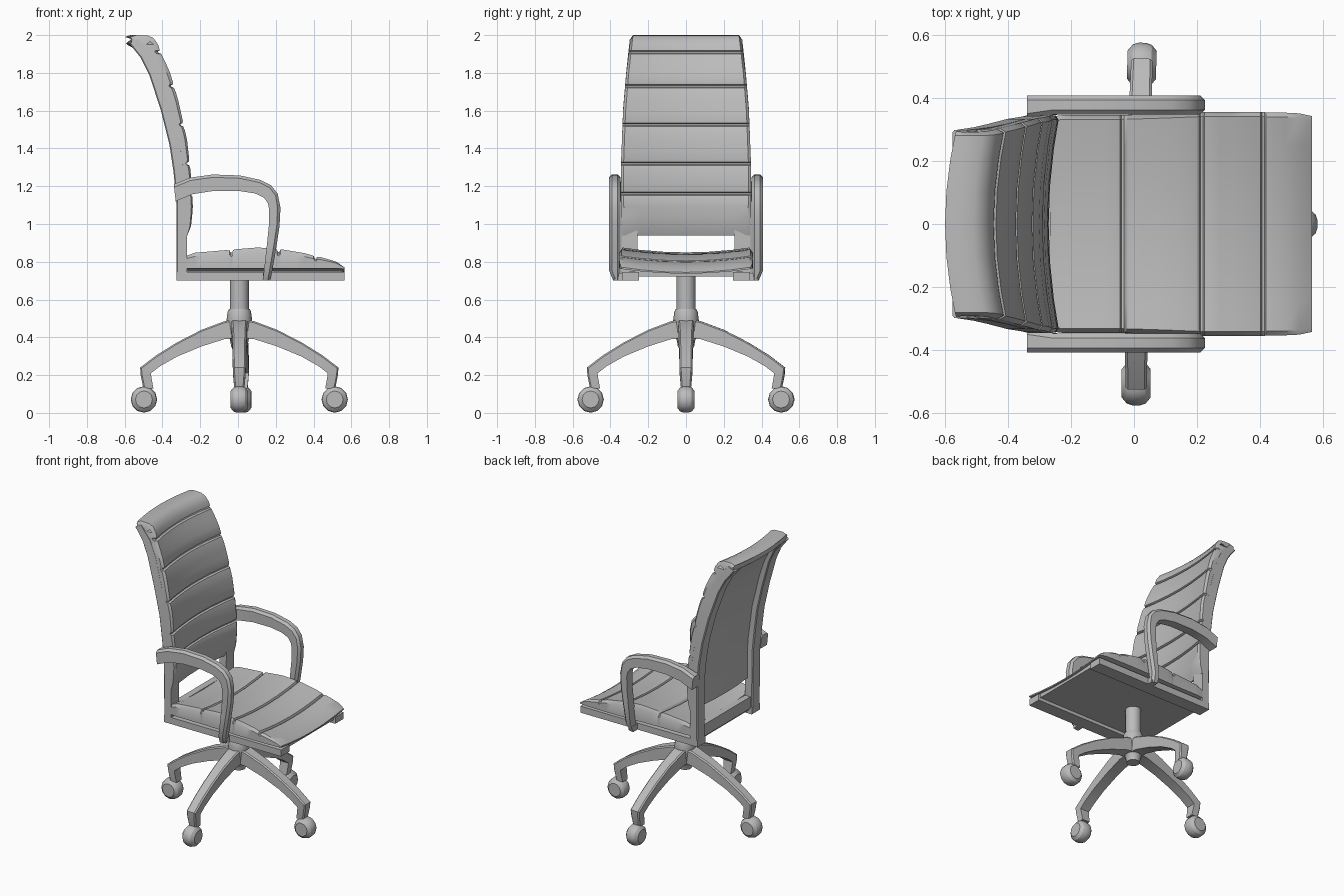
import bpy, bmesh, math
from mathutils import Matrix, Vector

cube = bpy.data.objects.get("Cube")
if cube:
    bpy.data.objects.remove(cube, do_unlink=True)

grey = bpy.data.materials.new("plain_grey")
grey.use_nodes = True
colour = (0.5, 0.5, 0.5, 1)
grey.diffuse_color = colour
grey.node_tree.nodes["Principled BSDF"].inputs["Base Color"].default_value = colour


def finish(name, bm, smooth=30):
    bmesh.ops.recalc_face_normals(bm, faces=bm.faces)
    mesh = bpy.data.meshes.new(name)
    bm.to_mesh(mesh)
    bm.free()
    mesh.materials.append(grey)
    ob = bpy.data.objects.new(name, mesh)
    bpy.context.collection.objects.link(ob)
    bpy.ops.object.select_all(action='DESELECT')
    ob.select_set(True)
    bpy.context.view_layer.objects.active = ob
    bpy.ops.object.shade_smooth_by_angle(angle=math.radians(smooth))
    return ob


def loft(name, rings, matrix=None, smooth=30):
    """Skin a row of closed rings and cap both ends."""
    bm = bmesh.new()
    rows = [[bm.verts.new(p) for p in ring] for ring in rings]
    n = len(rows[0])
    for a, b in zip(rows, rows[1:]):
        for i in range(n):
            j = (i + 1) % n
            bm.faces.new((a[i], a[j], b[j], b[i]))
    bm.faces.new(rows[0])
    bm.faces.new(rows[-1])
    if matrix:
        bm.transform(matrix)
    return finish(name, bm, smooth)


def box(name, x, y, z):
    rings = [[(px, y[0], z[0]), (px, y[1], z[0]), (px, y[1], z[1]), (px, y[0], z[1])] for px in x]
    return loft(name, rings)


def bar_ring(outer, inner, y0, y1, chamfer):
    """Section of a bar whose outer edges are chamfered."""
    o, i = Vector((outer[0], 0, outer[1])), Vector((inner[0], 0, inner[1]))
    shoulder = o.lerp(i, min(0.4, chamfer / (o - i).length))
    points = [(i, y0), (i, y1), (shoulder, y1), (o, y1 - chamfer), (o, y0 + chamfer), (shoulder, y0)]
    return [(p.x, y, p.z) for p, y in points]


def interp(table, v, col):
    if v <= table[0][0]:
        return table[0][col]
    for a, b in zip(table, table[1:]):
        if v <= b[0]:
            return a[col] + (b[col] - a[col]) * (v - a[0]) / (b[0] - a[0])
    return table[-1][col]


def stations(start, end, count, seams):
    """Positions along a cushion, with a groove depth at each seam."""
    out = [(start + (end - start) * i / count, 0) for i in range(count + 1)]
    out = [s for s in out if all(abs(s[0] - q) > 0.015 for q in seams)]
    for q in seams:
        out += [(q - 0.009, 0.004), (q - 0.004, 0.016), (q + 0.004, 0.016), (q + 0.009, 0.004)]
    return sorted(out)


ACROSS = [-0.96, -0.7, -0.35, 0, 0.35, 0.7, 0.96]

# Seat cushion: columns are x, top height, half width
seat = [(-0.27, 0.835, 0.34), (-0.25, 0.848, 0.345), (-0.05, 0.865, 0.345), (0.1, 0.878, 0.35),
        (0.22, 0.87, 0.355), (0.38, 0.843, 0.355), (0.48, 0.815, 0.353), (0.54, 0.795, 0.35),
        (0.565, 0.772, 0.342)]
rings = []
for x, groove in stations(-0.27, 0.565, 20, [-0.035, 0.215, 0.41]):
    top, w = interp(seat, x, 1) - groove, interp(seat, x, 2)
    low = min(0.765, top - 0.01)
    ring = [(x, -w, low), (x, -w, low + (top - low) * 0.75)]
    ring += [(x, w * t, top - 0.028 * (1 - t * t)) for t in ACROSS]
    ring += [(x, w, low + (top - low) * 0.75), (x, w, low)]
    ring += [(x, w * t, low - 0.025 * (1 - t * t)) for t in reversed(ACROSS)]
    rings.append(ring)
loft("seat_cushion", rings, smooth=35)
box("seat_panel", (-0.3, 0.55), (-0.3, 0.3), (0.722, 0.75))

# Backrest cushion: columns are height, front x, rear x
back = [(0.94, -0.265, -0.275), (0.97, -0.248, -0.275), (1.08, -0.236, -0.272), (1.21, -0.241, -0.277),
        (1.445, -0.267, -0.312), (1.66, -0.315, -0.37), (1.79, -0.353, -0.418), (1.89, -0.395, -0.475),
        (1.95, -0.42, -0.505)]
width = [(0.7, 0.34), (1.3, 0.345), (1.6, 0.333), (1.8, 0.316), (2, 0.292)]
pairs = []
for z, groove in stations(0.94, 1.95, 20, [1.16, 1.32, 1.525, 1.73, 1.91]):
    pairs.append(((interp(back, z, 1) - groove, z), (interp(back, z, 2), z)))
# Rolled head end
pairs += [((-0.445, 1.985), (-0.515, 1.925)), ((-0.475, 1.998), (-0.53, 1.935)),
          ((-0.535, 2.0), (-0.55, 1.945)), ((-0.565, 1.99), (-0.563, 1.955))]
rings = []
for (fx, fz), (rx, rz) in pairs:
    w = interp(width, fz, 1)
    ring = [(rx, -w, rz), (fx + (rx - fx) * 0.3, -w, fz + (rz - fz) * 0.3)]
    ring += [(fx - 0.034 * (1 - t * t), w * t, fz) for t in ACROSS]
    ring += [(fx + (rx - fx) * 0.3, w, fz + (rz - fz) * 0.3), (rx, w, rz)]
    ring += [(rx - 0.03 * (1 - t * t), w * t, rz) for t in reversed(ACROSS)]
    rings.append(ring)
loft("backrest_cushion", rings, smooth=35)

# Profiles of the back post and the armrest, as outer and inner edge points
post = [((-0.325, 0.7), (-0.27, 0.7)), ((-0.327, 1.13), (-0.268, 1.13)), ((-0.342, 1.28), (-0.283, 1.28)),
        ((-0.363, 1.42), (-0.302, 1.42)), ((-0.408, 1.6), (-0.345, 1.61)), ((-0.47, 1.79), (-0.405, 1.8)),
        ((-0.515, 1.88), (-0.455, 1.9)), ((-0.575, 1.955), (-0.53, 1.98))]
arm = [((-0.34, 1.21), (-0.33, 1.12)), ((-0.255, 1.245), (-0.24, 1.158)), ((-0.135, 1.262), (-0.13, 1.175)),
       ((0.01, 1.257), (0.005, 1.175)), ((0.12, 1.233), (0.09, 1.162)), ((0.175, 1.205), (0.137, 1.14)),
       ((0.21, 1.16), (0.158, 1.11)), ((0.225, 1.085), (0.165, 1.075)), ((0.22, 0.99), (0.163, 0.99)),
       ((0.205, 0.89), (0.153, 0.89)), ((0.182, 0.755), (0.138, 0.755)), ((0.172, 0.7), (0.13, 0.7))]

for side, s in (("left", 1), ("right", -1)):
    flip = Matrix.Diagonal((1, s, 1, 1))
    rings = []
    for outer, inner in post:
        w = interp(width, outer[1], 1)
        rings.append(bar_ring(outer, inner, w - 0.085, w, 0.006))
    loft(side + "_back_post", rings, flip)
    rings = []
    for k, (outer, inner) in enumerate(arm):
        y0 = 0.335 if k == 0 else 0.347
        y1 = 0.385 if k == len(arm) - 1 else 0.408
        rings.append(bar_ring(outer, inner, y0, y1, 0.015))
    loft(side + "_armrest", rings, flip, 40)
    box(side + "_seat_rail", (-0.325, 0.565), (s * 0.25, s * 0.34), (0.7, 0.745))
    box(side + "_armrest_foot", (0.132, 0.172), (s * 0.3, s * 0.38), (0.7, 0.74))

# Crossbar behind the seat and under the rolled head
box("rear_crossbar", (-0.31, -0.265), (-0.27, 0.27), (0.735, 0.815))


def turned(name, profile, x, sides=16):
    """Round part on a vertical axis from radius and height points."""
    rings = [[(x + r * math.cos(2 * math.pi * i / sides), r * math.sin(2 * math.pi * i / sides), z)
              for i in range(sides)] for r, z in profile]
    return loft(name, rings)


CENTRE = 0.007
turned("gas_column", [(0.05, 0.5), (0.05, 0.74)], CENTRE)
turned("base_hub", [(0.042, 0.345), (0.05, 0.39), (0.058, 0.4), (0.068, 0.49), (0.062, 0.535), (0.055, 0.55)], CENTRE)

# Four curved legs with casters
leg = [((0.03, 0.495), (0.03, 0.395)), ((0.08, 0.485), (0.08, 0.39)), ((0.2, 0.44), (0.2, 0.352)),
       ((0.33, 0.373), (0.33, 0.298)), ((0.44, 0.305), (0.42, 0.247)), ((0.525, 0.24), (0.468, 0.21)),
       ((0.522, 0.2), (0.465, 0.185)), ((0.508, 0.13), (0.455, 0.13))]
wheel = [(-0.046, 0.045), (-0.03, 0.064), (-0.012, 0.07), (0.012, 0.07), (0.03, 0.064), (0.046, 0.045)]
for name, angle in (("front", 0), ("left", 88), ("rear", 180), ("right", 270)):
    place = Matrix.Translation((CENTRE, 0, 0)) @ Matrix.Rotation(math.radians(angle), 4, 'Z')
    rings = [bar_ring(o, i, -h, h, 0.008) for (o, i), h in
             zip(leg, [0.042, 0.042, 0.038, 0.036, 0.035, 0.034, 0.032, 0.027])]
    loft(name + "_leg", rings, place)
    rings = [[(0.505 + r * math.cos(math.pi * i / 6), y, 0.071 + r * math.sin(math.pi * i / 6))
              for i in range(12)] for y, r in wheel]
    loft(name + "_caster", rings, place)
